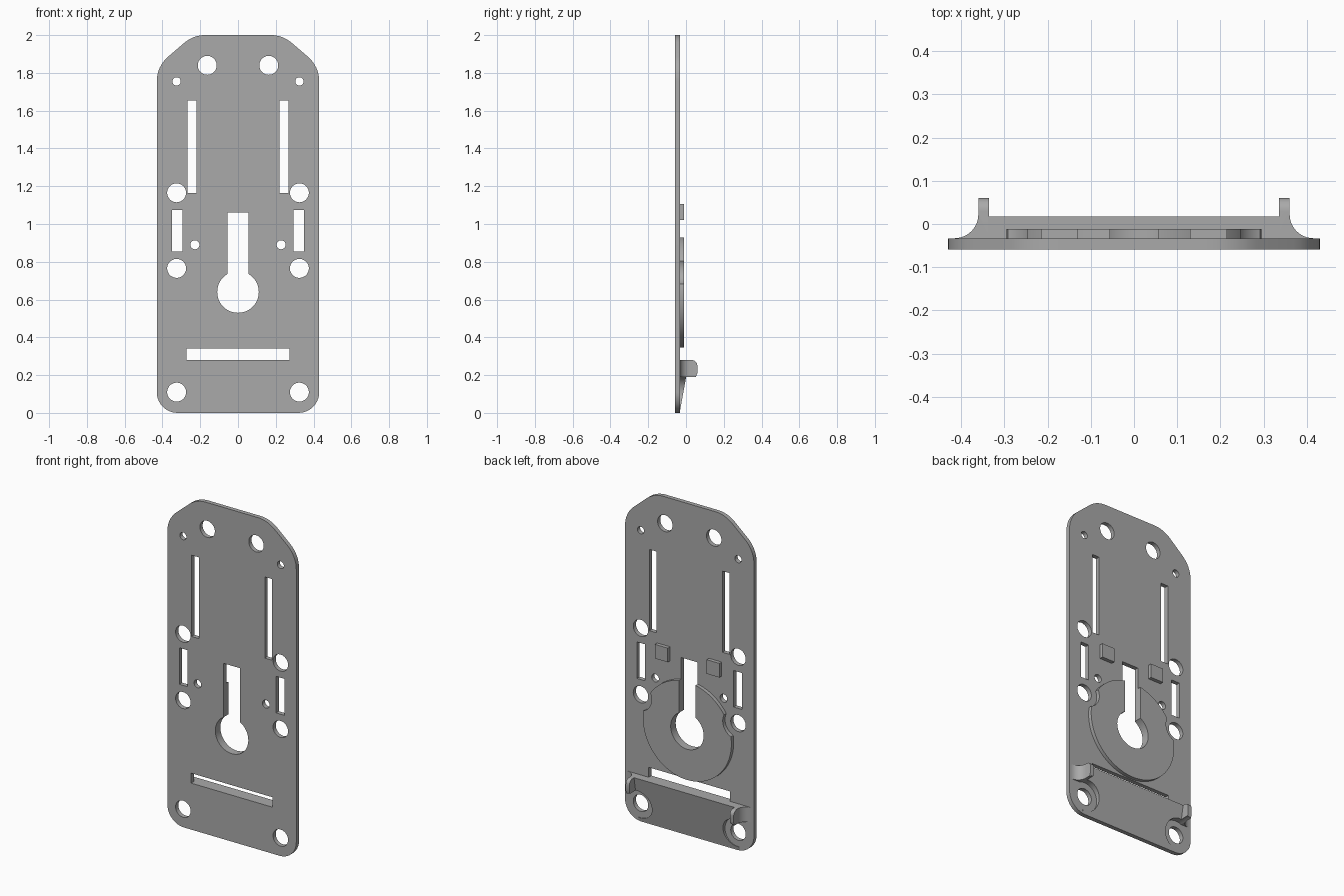
import bpy, bmesh
from math import sin, cos, radians

cube = bpy.data.objects.get("Cube")
if cube:
    bpy.data.objects.remove(cube, do_unlink=True)

grey = bpy.data.materials.new("plain grey")
grey.use_nodes = True
colour = (0.40, 0.40, 0.40, 1)
grey.diffuse_color = colour
grey.node_tree.nodes["Principled BSDF"].inputs["Base Color"].default_value = colour

ALONG_X = lambda u, v, w: (w, u, v)
ALONG_Y = lambda u, v, w: (u, w, v)
ALONG_Z = lambda u, v, w: (u, v, w)


def arc(cx, cy, r, a0, a1, n):
    step = radians(a1 - a0) / n
    return [(cx + r * cos(radians(a0) + i * step), cy + r * sin(radians(a0) + i * step))
            for i in range(n + 1)]


def circle(cx, cy, r, n=48):
    return arc(cx, cy, r, 0, 360, n)[:-1]


def rect(x0, x1, z0, z1):
    return [(x0, z0), (x1, z0), (x1, z1), (x0, z1)]


def mirrored(loop):
    return [(-u, v) for u, v in reversed(loop)]


def both(loops):
    return loops + [mirrored(l) for l in loops]


def prism(name, loops, lo, hi, axis=ALONG_Y):
    """Extrude an outline, with optional inner holes, between two depths."""
    bm = bmesh.new()
    edges = []
    for loop in loops:
        vs = [bm.verts.new(axis(u, v, lo)) for u, v in loop]
        edges += [bm.edges.new((a, b)) for a, b in zip(vs, vs[1:] + vs[:1])]
    if len(loops) == 1:
        bm.faces.new(vs)
    else:
        bmesh.ops.triangle_fill(bm, edges=edges, use_beauty=True)
    ext = bmesh.ops.extrude_face_region(bm, geom=bm.faces[:], use_keep_orig=True)
    move = [g for g in ext["geom"] if isinstance(g, bmesh.types.BMVert)]
    bmesh.ops.translate(bm, verts=move, vec=axis(0, 0, hi - lo))
    bmesh.ops.recalc_face_normals(bm, faces=bm.faces[:])
    mesh = bpy.data.meshes.new(name)
    bm.to_mesh(mesh)
    bm.free()
    mesh.materials.append(grey)
    obj = bpy.data.objects.new(name, mesh)
    bpy.context.collection.objects.link(obj)
    return obj


def combine(obj, tool, operation="DIFFERENCE"):
    """Apply a boolean and discard its tool."""
    mod = obj.modifiers.new("cut", "BOOLEAN")
    mod.operation, mod.solver, mod.object = operation, "EXACT", tool
    bpy.context.view_layer.objects.active = obj
    bpy.ops.object.modifier_apply(modifier=mod.name)
    bpy.data.objects.remove(tool, do_unlink=True)


def clear_holes(obj, z):
    """Cut round clearance about the pair of mounting holes at one height."""
    for x in (-0.325, 0.325):
        combine(obj, prism("clearance", [circle(x, z, 0.088)], -0.0335, 0.1))


BACK = -0.033    # rear face of the plate
RAISED = -0.011  # rear face of the raised pads

# Back plate: rounded lower corners, chamfered and rounded top
half = (arc(0.32, 0.11, 0.11, -90, 0, 10)
        + arc(0.26, 1.756, 0.17, 0, 50, 8)
        + arc(0.174, 1.83, 0.17, 50, 90, 8))
keyhole = arc(0, 0.64, 0.11, 60, -240, 50) + [(-0.055, 1.06), (0.055, 1.06)]
holes = [circle(0.163, 1.84, 0.05)]
holes += [circle(0.325, z, 0.05) for z in (0.11, 0.765, 1.165)]
holes += [circle(0.325, 1.755, 0.022, 24), circle(0.228, 0.89, 0.024, 24)]
holes += [rect(0.22, 0.268, 1.165, 1.655), rect(0.295, 0.35, 0.855, 1.075)]
plate = prism("back_plate",
              [half + mirrored(half), keyhole, rect(-0.272, 0.272, 0.28, 0.34)] + both(holes),
              -0.059, BACK)

# Raised disc around the keyhole
disc = prism("keyhole_disc", [circle(0, 0.64, 0.295, 96)], BACK, RAISED)
combine(disc, prism("keyhole_cutter", [keyhole], -0.1, 0.1))
clear_holes(disc, 0.765)

# Square pads
pads = [prism(side + "_pad", [loop], BACK, RAISED)
        for side, loop in zip(("left", "right"), both([rect(0.13, 0.215, 1.02, 1.105)]))]

# Sloping ledge under the wide slot
ledge = prism("sloping_ledge", [[(BACK, 0.005), (0.017, 0.28), (BACK, 0.28)]],
              -0.338, 0.338, ALONG_X)
clear_holes(ledge, 0.11)

# Ears with a flared root and rounded tip at each end of the ledge
flare = ([(0.335, BACK), (0.335, 0.06), (0.36, 0.06)]
         + arc(0.415, 0.022, 0.055, 180, 270, 10))
tip = [(-0.05, 0.19), (0.052, 0.19), (0.06, 0.21)] + arc(0.03, 0.25, 0.03, 0, 90, 8) + [(-0.05, 0.28)]
ears = []
for side, loop in zip(("left", "right"), both([flare])):
    ear = prism(side + "_ear", [loop], 0.1, 0.4, ALONG_Z)
    combine(ear, prism("tip_cutter", [tip], -0.5, 0.5, ALONG_X), "INTERSECT")
    clear_holes(ear, 0.11)
    ears.append(ear)

# Smooth curved walls, keep crisp edges
bpy.ops.object.select_all(action="DESELECT")
for obj in [plate, disc, ledge] + pads + ears:
    obj.select_set(True)
bpy.context.view_layer.objects.active = plate
bpy.ops.object.shade_smooth_by_angle(angle=radians(30))
